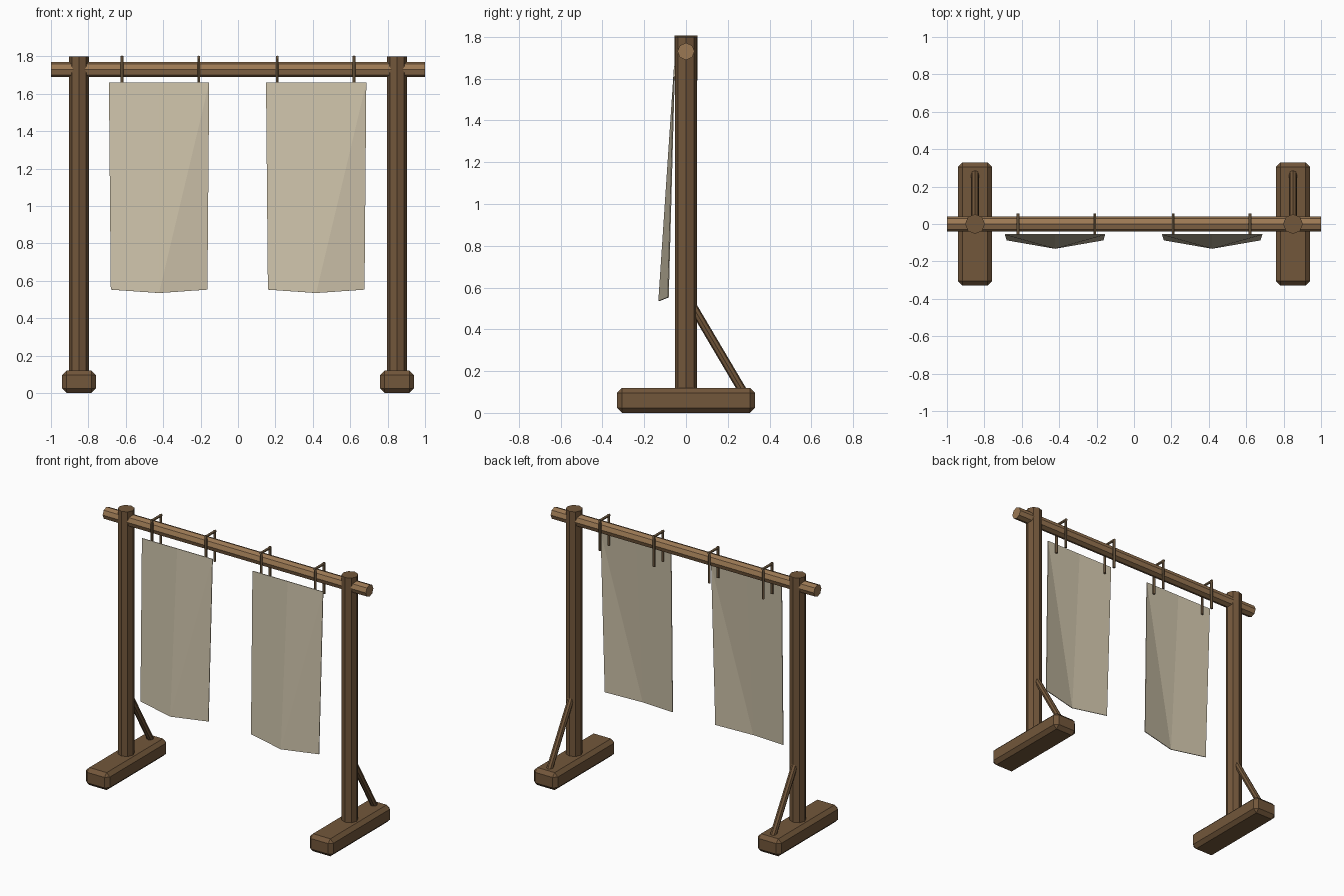
import bpy, bmesh, math
from mathutils import Vector

cube = bpy.data.objects.get("Cube")
if cube:
    bpy.data.objects.remove(cube, do_unlink=True)


def material(name, rgb):
    m = bpy.data.materials.new(name)
    m.use_nodes = True
    m.diffuse_color = (*rgb, 1)
    m.node_tree.nodes["Principled BSDF"].inputs["Base Color"].default_value = (*rgb, 1)
    return m


dark_wood = material("dark wood", (0.17, 0.095, 0.043))
light_wood = material("light wood", (0.33, 0.19, 0.088))
hook_wood = material("hook brown", (0.21, 0.135, 0.07))
linen = material("linen", (0.61, 0.54, 0.40))


def add_object(name, bm, mat):
    bmesh.ops.recalc_face_normals(bm, faces=bm.faces)
    mesh = bpy.data.meshes.new(name)
    bm.to_mesh(mesh)
    bm.free()
    mesh.materials.append(mat)
    ob = bpy.data.objects.new(name, mesh)
    bpy.context.collection.objects.link(ob)
    return ob


def add_rod(bm, start, end, radius, sides=8):
    """Faceted rod between two points."""
    start, end = Vector(start), Vector(end)
    axis = end - start
    made = bmesh.ops.create_cone(bm, cap_ends=True, segments=sides, radius1=radius,
                                 radius2=radius, depth=axis.length)
    turn = axis.to_track_quat("Z", "Y").to_matrix()
    for v in made["verts"]:
        v.co = turn @ v.co + (start + end) / 2


def rod(name, start, end, radius, mat):
    bm = bmesh.new()
    add_rod(bm, start, end, radius)
    return add_object(name, bm, mat)


# Two end stands: chamfered foot, post and rear brace
for side, x in (("left", 0.85), ("right", -0.85)):
    bm = bmesh.new()
    bmesh.ops.create_cube(bm, size=1)
    for v in bm.verts:
        v.co = (x + v.co.x * 0.18, v.co.y * 0.66, 0.06 + v.co.z * 0.12)
    bmesh.ops.bevel(bm, geom=bm.edges[:], offset=0.024, segments=1, affect="EDGES")
    add_object(side + "_foot", bm, dark_wood)
    rod(side + "_post", (x, 0, 0.1), (x, 0, 1.8), 0.053, dark_wood)
    rod(side + "_brace", (x, 0.02, 0.53), (x, 0.274, 0.1), 0.021, dark_wood)

# Crossbar
rod("crossbar", (-1, 0, 1.73), (1, 0, 1.73), 0.041, light_wood)

# Square hooks straddling the crossbar
for i, x in enumerate((-0.62, -0.21, 0.21, 0.62)):
    bm = bmesh.new()
    for y in (-0.047, 0.047):
        add_rod(bm, (x, y, 1.59), (x, y, 1.803), 0.009, 6)
    add_rod(bm, (x, -0.055, 1.796), (x, 0.055, 1.796), 0.009, 6)
    add_object(f"hook_{i + 1}", bm, hook_wood)

# Hanging cloths, bulging forward at the lower middle
for side, x in (("left", 0.418), ("right", -0.422)):
    bm = bmesh.new()
    top = [bm.verts.new((x + s * 0.268, -0.055, 1.66)) for s in (-1, 0, 1)]
    low = [bm.verts.new((x + s * 0.258, -0.13 + abs(s) * 0.045, 0.535 + abs(s) * 0.018))
           for s in (-1, 0, 1)]
    bm.faces.new((top[0], low[0], low[1], top[1]))
    bm.faces.new((top[1], low[1], top[2]))
    bm.faces.new((low[1], low[2], top[2]))
    cloth = add_object(side + "_cloth", bm, linen)
    thick = cloth.modifiers.new("thickness", "SOLIDIFY")
    thick.thickness = 0.005
    thick.offset = 0
